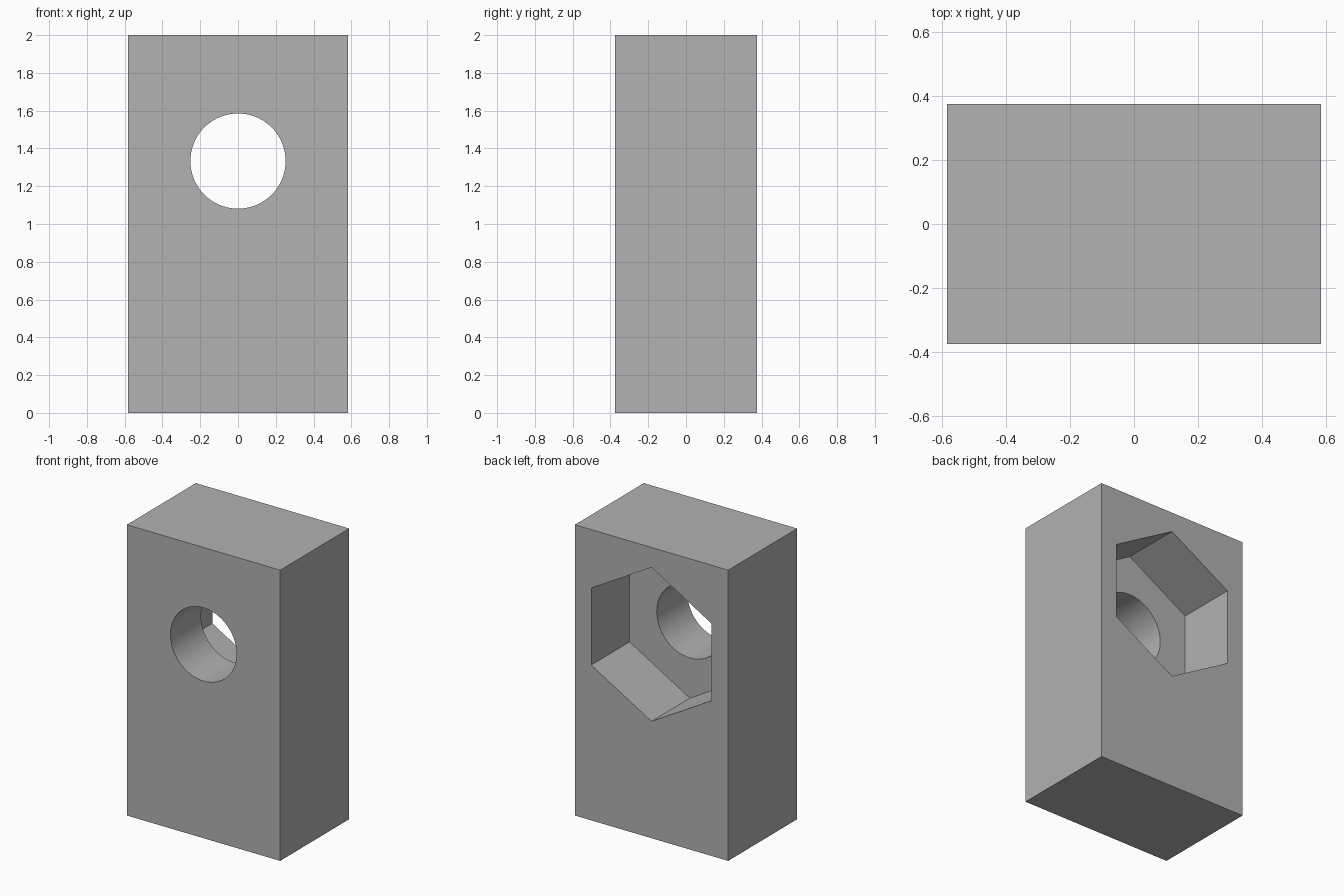
import bpy
import math

default = bpy.data.objects.get("Cube")
if default:
    bpy.data.objects.remove(default, do_unlink=True)

WIDTH, DEPTH, HEIGHT = 1.1667, 0.75, 2.0
HOLE_Z, HOLE_RADIUS = 1.3333, 0.252
POCKET_FLATS, POCKET_DEPTH = 0.9167, 0.4167

grey = bpy.data.materials.new("plain grey")
grey.use_nodes = True
colour = (0.445, 0.445, 0.445, 1)
grey.diffuse_color = colour
grey.node_tree.nodes["Principled BSDF"].inputs["Base Color"].default_value = colour


def cut_prism(target, name, sides, radius, y_start, y_end):
    """Cut a prism lying along y out of the target."""
    bpy.ops.mesh.primitive_cylinder_add(
        vertices=sides, radius=radius, depth=y_end - y_start,
        location=(0, (y_start + y_end) / 2, HOLE_Z), rotation=(math.pi / 2, 0, 0))
    cutter = bpy.context.object
    cutter.name = name
    cutter.hide_render = True
    cutter.data.materials.append(grey)
    modifier = target.modifiers.new(name, 'BOOLEAN')
    modifier.operation = 'DIFFERENCE'
    modifier.solver = 'EXACT'
    modifier.object = cutter
    bpy.ops.object.select_all(action='DESELECT')
    target.select_set(True)
    bpy.context.view_layer.objects.active = target
    bpy.ops.object.modifier_apply(modifier=name)
    bpy.data.objects.remove(cutter, do_unlink=True)


# Solid block
bpy.ops.mesh.primitive_cube_add(size=1, location=(0, 0, HEIGHT / 2))
block = bpy.context.object
block.name = "nut_holder_block"
block.scale = (WIDTH, DEPTH, HEIGHT)
bpy.ops.object.transform_apply(location=False, rotation=False, scale=True)
block.data.materials.append(grey)

# Hexagonal pocket in the back, with a corner at the top
pocket_floor = DEPTH / 2 - POCKET_DEPTH
cut_prism(block, "hex_pocket", 6, POCKET_FLATS / math.sqrt(3), pocket_floor, DEPTH)

# Round hole through to the front
cut_prism(block, "bolt_hole", 96, HOLE_RADIUS, -DEPTH, DEPTH)

bpy.ops.object.shade_smooth_by_angle(angle=math.radians(30))
